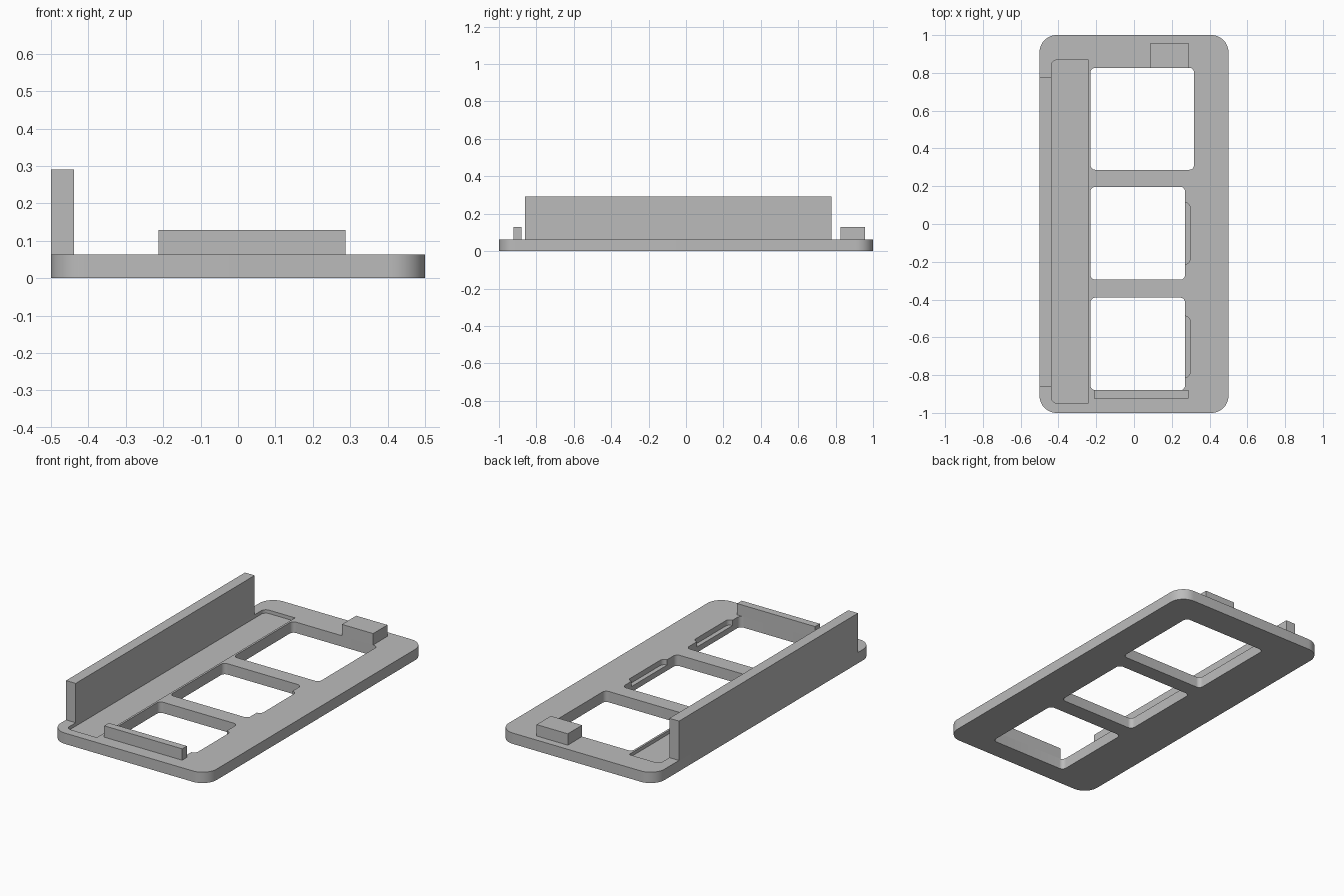
import bpy, bmesh
from math import pi, cos, sin

cube = bpy.data.objects.get("Cube")
if cube:
    bpy.data.objects.remove(cube, do_unlink=True)

grey = bpy.data.materials.new("light grey")
grey.use_nodes = True
grey.diffuse_color = (0.5, 0.5, 0.5, 1)
grey.node_tree.nodes["Principled BSDF"].inputs["Base Color"].default_value = grey.diffuse_color

TOP = 0.063


def slab(name, x, y, z, radius=0.0, rounded="NE NW SW SE", steps=8):
    """Upright prism over a rectangle, with the listed corners rounded."""
    corners = [("NE", x[1], y[1], -1, -1), ("NW", x[0], y[1], 1, -1),
               ("SW", x[0], y[0], 1, 1), ("SE", x[1], y[0], -1, 1)]
    outline = []
    for i, (key, cx, cy, sx, sy) in enumerate(corners):
        if radius and key in rounded:
            for s in range(steps + 1):
                a = (i + s / steps) * pi / 2
                outline.append((cx + radius * (sx + cos(a)), cy + radius * (sy + sin(a))))
        else:
            outline.append((cx, cy))
    bm = bmesh.new()
    base = bm.faces.new([bm.verts.new((px, py, z[0])) for px, py in outline])
    top = bmesh.ops.extrude_face_region(bm, geom=[base])["geom"]
    bmesh.ops.translate(bm, vec=(0, 0, z[1] - z[0]),
                        verts=[v for v in top if isinstance(v, bmesh.types.BMVert)])
    bmesh.ops.recalc_face_normals(bm, faces=bm.faces)
    mesh = bpy.data.meshes.new(name)
    bm.to_mesh(mesh)
    bm.free()
    mesh.materials.append(grey)
    obj = bpy.data.objects.new(name, mesh)
    bpy.context.collection.objects.link(obj)
    return obj


def select(obj):
    bpy.ops.object.select_all(action="DESELECT")
    obj.select_set(True)
    bpy.context.view_layer.objects.active = obj


def cut(target, cutter):
    mod = target.modifiers.new(cutter.name, "BOOLEAN")
    mod.operation, mod.solver, mod.object = "DIFFERENCE", "EXACT", cutter
    select(target)
    bpy.ops.object.modifier_apply(modifier=mod.name)
    bpy.data.objects.remove(cutter, do_unlink=True)


# Base plate
plate = slab("base_plate", (-0.5, 0.5), (-1, 1), (0, TOP), 0.09, steps=12)

# Three through windows
for x1, y in ((0.318, (0.287, 0.827)), (0.27, (-0.295, 0.197)), (0.27, (-0.88, -0.39))):
    cut(plate, slab("window_cutter", (-0.23, x1), y, (-0.1, 0.2), 0.025))

# Shallow notches beside two windows
for y in ((-0.212, 0.113), (-0.812, -0.488)):
    cut(plate, slab("notch_cutter", (0.2, 0.296), y, (0.032, 0.2), 0.025, "NE SE"))

# Long shallow groove beside the wall
cut(plate, slab("groove_cutter", (-0.438, -0.242), (-0.948, 0.868), (0.043, 0.2), 0.03, "NW SW"))

select(plate)
bpy.ops.object.shade_smooth_by_angle(angle=pi / 6)

# Raised parts
slab("side_wall", (-0.5, -0.438), (-0.862, 0.778), (TOP, 0.291))
slab("front_rail", (-0.212, 0.288), (-0.923, -0.88), (TOP, 0.129))
slab("back_block", (0.088, 0.288), (0.827, 0.958), (TOP, 0.129))
